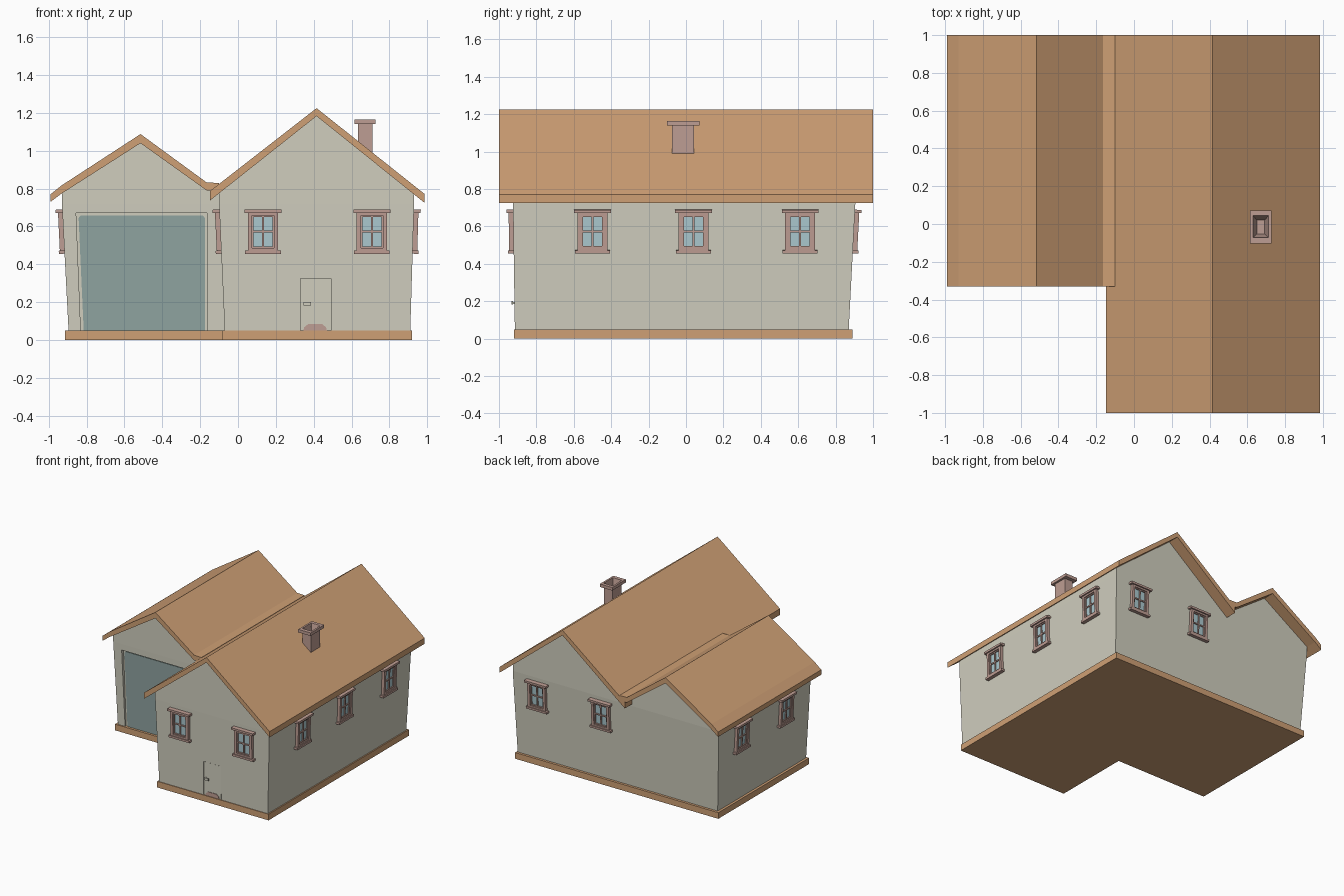
import bpy, bmesh, math
from mathutils import Matrix

if "Cube" in bpy.data.objects:
    bpy.data.objects.remove(bpy.data.objects["Cube"])


def material(name, rgb):
    m = bpy.data.materials.new(name)
    lin = [((c / 255 + 0.055) / 1.055) ** 2.4 for c in rgb]
    m.diffuse_color = (*lin, 1)
    m.use_nodes = True
    m.node_tree.nodes["Principled BSDF"].inputs["Base Color"].default_value = m.diffuse_color
    return m


WALL = material("plaster", (208, 206, 190))
TAN = material("roof_tan", (207, 160, 117))
PINK = material("dusty_pink", (190, 157, 147))
GLASS = material("window_glass", (172, 202, 208))
TEAL = material("garage_teal", (143, 163, 160))


def add_object(name, bm, *mats):
    bmesh.ops.recalc_face_normals(bm, faces=bm.faces)
    me = bpy.data.meshes.new(name)
    bm.to_mesh(me)
    bm.free()
    for m in mats:
        me.materials.append(m)
    ob = bpy.data.objects.new(name, me)
    bpy.context.collection.objects.link(ob)
    return ob


def loft(bm, rings):
    """Closed solid through rings of equal point count."""
    vs = [[bm.verts.new(p) for p in r] for r in rings]
    n = len(vs[0])
    for a, b in zip(vs, vs[1:]):
        for i in range(n):
            bm.faces.new((a[i], a[(i + 1) % n], b[(i + 1) % n], b[i]))
    bm.faces.new(vs[0][::-1])
    bm.faces.new(vs[-1])


def rect(x0, x1, y0, y1, z):
    return [(x0, y0, z), (x1, y0, z), (x1, y1, z), (x0, y1, z)]


def box(bm, x0, x1, y0, y1, z0, z1, mat=0):
    old = set(bm.faces)
    loft(bm, [rect(x0, x1, y0, y1, z0), rect(x0, x1, y0, y1, z1)])
    for f in set(bm.faces) - old:
        f.material_index = mat


def prism_y(name, profile, y0, y1, *mats):
    """Extrude an x,z profile along y."""
    bm = bmesh.new()
    loft(bm, [[(x, y, z) for x, z in profile] for y in (y0, y1)])
    return add_object(name, bm, *mats)


# Foundation, L shaped
bm = bmesh.new()
outline = [(-.915, -.28), (-.085, -.28), (-.085, -.92), (.92, -.92), (.92, .89), (-.915, .89)]
loft(bm, [[(x, y, z) for x, y in outline] for z in (0, .05)])
add_object("foundation", bm, TAN)

# Walls lean outward up to the eaves
bm = bmesh.new()
loft(bm, [rect(-.07, .91, -.915, .87, .05), rect(-.10, .93, -.925, .905, .72)])
house = add_object("house_walls", bm, WALL)
bm = bmesh.new()
loft(bm, [rect(-.895, -.06, -.27, .87, .05), rect(-.93, -.09, -.28, .905, .72)])
garage = add_object("garage_walls", bm, WALL)

# Gables
prism_y("house_gable", [(-.10, .72), (.93, .72), (.93, .78), (.415, 1.195), (-.10, .78)],
        -.925, .905, WALL)
prism_y("garage_gable", [(-.93, .72), (-.10, .72), (-.10, .79), (-.515, 1.05), (-.93, .785)],
        -.28, .905, WALL)

# Roofs
prism_y("house_roof", [(-.148, .787), (.415, 1.225), (.985, .772), (.985, .725),
                       (.415, 1.183), (-.148, .737)], -1, 1, TAN)
prism_y("garage_roof", [(-.99, .77), (-.93, .818), (-.515, 1.088), (-.165, .832), (-.10, .83),
                        (-.10, .79), (-.165, .79), (-.515, 1.04), (-.93, .775), (-.99, .73)],
        -.33, 1, TAN)


# Door recesses cut into the walls
def recess(target, name, profile, y0, y1):
    cutter = prism_y(name, profile, y0, y1)
    cutter.hide_render = True
    cutter.hide_viewport = True
    mod = target.modifiers.new(name, "BOOLEAN")
    mod.object = cutter
    mod.operation = "DIFFERENCE"
    mod.solver = "EXACT"


recess(garage, "garage_cutter", [(-.83, .04), (-.165, .04), (-.165, .67), (-.855, .67)], -.4, -.255)
recess(house, "door_cutter", [(.33, .04), (.49, .04), (.49, .325), (.33, .325)], -1, -.907)

# Garage door panel with clipped top corners
prism_y("garage_door", [(-.815, .05), (-.175, .05), (-.175, .645), (-.185, .657),
                        (-.832, .657), (-.842, .645)], -.261, -.253, TEAL)

# Front door with handle and rounded kick plate
bm = bmesh.new()
box(bm, .335, .485, -.911, -.903, .05, .32)
add_object("front_door", bm, WALL)
bm = bmesh.new()
box(bm, .345, .385, -.934, -.926, .182, .2)
box(bm, .348, .36, -.928, -.905, .185, .197)
add_object("door_handle", bm, WALL)
prism_y("door_kick_plate", [(.345, .05), (.47, .05), (.465, .068), (.445, .084),
                            (.37, .084), (.35, .068)], -.915, -.908, PINK)

# Window: frame, glazing bars, glass, lintel and sill, facing -y
bm = bmesh.new()
for s in (-1, 1):
    box(bm, s * .069 - .011, s * .069 + .011, -.024, .02, -.1, .1)      # jambs
    box(bm, -.058, .058, -.024, .02, s * .093 - .007, s * .093 + .007)  # rails
    box(bm, s * .054 - .004, s * .054 + .004, -.016, .02, -.086, .086)  # sash
    box(bm, -.05, .05, -.016, .02, s * .082 - .004, s * .082 + .004)
box(bm, -.005, .005, -.016, .02, -.078, .078)
box(bm, -.05, .05, -.0155, .02, -.005, .005)
box(bm, -.055, .055, -.007, 0, -.085, .085, 1)
box(bm, -.098, .098, -.036, .02, .1, .117)
box(bm, -.094, .094, -.03, .02, -.117, -.1)
first = add_object("window_front_1", bm, PINK, GLASS)
win_mesh = first.data
bpy.data.objects.remove(first)


def windows(side, spots, angle, lean):
    for i, (x, y) in enumerate(spots):
        ob = bpy.data.objects.new(f"window_{side}_{i + 1}", win_mesh)
        ob.matrix_world = (Matrix.Translation((x, y, .573))
                           @ Matrix.Rotation(math.radians(angle), 4, "Z")
                           @ Matrix.Rotation(math.radians(lean), 4, "X"))
        bpy.context.collection.objects.link(ob)


windows("front", [(.132, -.923), (.707, -.923)], 0, .9)
windows("right", [(.926, y) for y in (-.5, .04, .61)], 90, 1.7)
windows("back", [(.132, .897), (.707, .897)], 180, 3)
windows("left", [(-.922, .04), (-.922, .61), (-.093, -.5)], -90, 2.8)

# Chimney: stack and cap with a funnel opening
bm = bmesh.new()
loft(bm, [rect(.635, .71, -.075, .042, .9), rect(.635, .71, -.075, .042, 1.14),
          rect(.615, .727, -.102, .072, 1.14), rect(.615, .727, -.102, .072, 1.165),
          rect(.63, .712, -.072, .045, 1.165), rect(.65, .692, -.052, .02, 1.06)])
add_object("chimney", bm, PINK)
